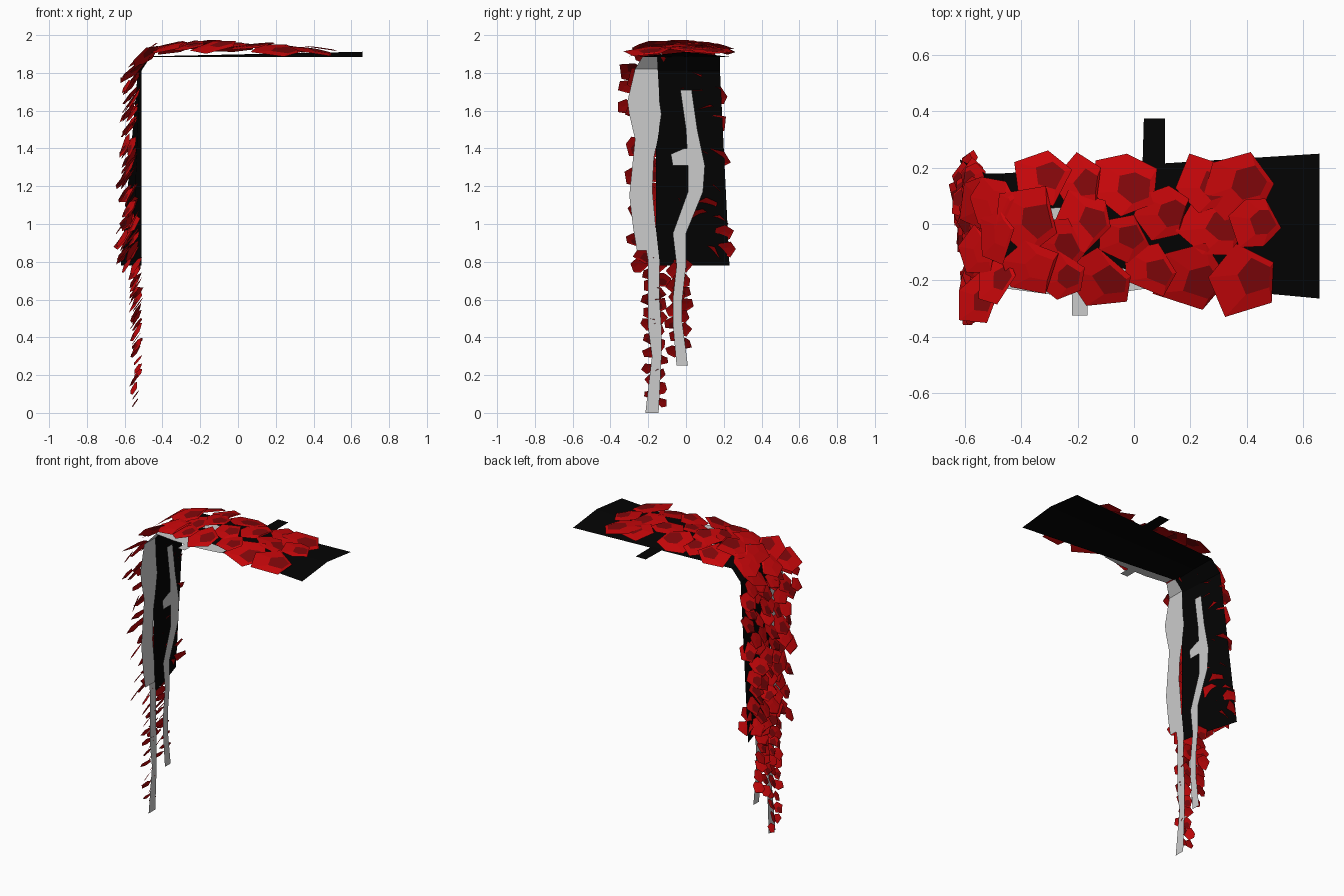
import bpy, math, random
from mathutils import Vector

random.seed(7)
old = bpy.data.objects.get("Cube")
if old:
    bpy.data.objects.remove(old)


def material(name, rgb):
    m = bpy.data.materials.new(name)
    m.use_nodes = True
    m.diffuse_color = (*rgb, 1)
    m.node_tree.nodes["Principled BSDF"].inputs["Base Color"].default_value = (*rgb, 1)
    return m


black = material("charcoal", (0.001, 0.001, 0.001))
grey = material("pale_stem", (0.6, 0.6, 0.6))
red = material("leaf_red", (0.58, 0.002, 0.003))
dark = material("deep_leaf_red", (0.22, 0.002, 0.003))


def build(name, verts, faces, mats, idx=None):
    me = bpy.data.meshes.new(name)
    me.from_pydata([tuple(v) for v in verts], [], faces)
    for m in mats:
        me.materials.append(m)
    if idx:
        me.polygons.foreach_set("material_index", idx)
    ob = bpy.data.objects.new(name, me)
    bpy.context.collection.objects.link(ob)
    return ob


def ribbon(name, rows, mat):
    """Quads between successive rows of points."""
    n = len(rows[0])
    verts = [p for row in rows for p in row]
    faces = [(r * n + c, r * n + c + 1, r * n + n + c + 1, r * n + n + c)
             for r in range(len(rows) - 1) for c in range(n - 1)]
    return build(name, verts, faces, [mat])


def hanging_ribbon(name, x, rows):
    return ribbon(name, [((x, a, z), (x, b, z)) for z, a, b in rows], grey)


def top_ribbon(name, z, rows):
    return ribbon(name, [((x, a, z), (x, b, z)) for x, a, b in rows], grey)


# Bent backing sheet: twisted hanging part, chamfered corner, top with a faint ridge
ribbon("backing_sheet", [
    ((-0.512, -0.16, 0.78), (-0.56, 0.03, 0.78), (-0.62, 0.23, 0.78)),
    ((-0.512, -0.16, 1.81), (-0.52, 0.01, 1.81), (-0.53, 0.18, 1.81)),
    ((-0.465, -0.16, 1.883), (-0.465, 0.01, 1.888), (-0.465, 0.18, 1.885)),
    ((0.66, -0.265, 1.883), (0.66, 0.0, 1.912), (0.66, 0.25, 1.883))], black)
ribbon("sheet_tab", [((0.03, 0.2, 1.886), (0.11, 0.2, 1.886)),
                     ((0.035, 0.375, 1.886), (0.11, 0.375, 1.886))], black)

# Hanging stems
hanging_ribbon("broad_stem", -0.505, [
    (1.82, -0.27, -0.15), (1.65, -0.31, -0.14), (1.58, -0.30, -0.13),
    (1.45, -0.27, -0.15), (1.35, -0.28, -0.17), (1.15, -0.30, -0.18),
    (0.98, -0.28, -0.16), (0.86, -0.26, -0.16)])
hanging_ribbon("long_stem", -0.51, [
    (1.20, -0.25, -0.18), (0.98, -0.23, -0.16), (0.80, -0.20, -0.14),
    (0.60, -0.20, -0.14), (0.45, -0.20, -0.13), (0.30, -0.18, -0.13),
    (0.0, -0.215, -0.145)])
hanging_ribbon("short_stem", -0.505, [
    (1.71, -0.03, 0.03), (1.5, 0.0, 0.06), (1.31, 0.01, 0.10),
    (1.17, 0.01, 0.09), (0.95, -0.07, 0.0), (0.78, -0.05, 0.0),
    (0.6, -0.07, -0.02), (0.48, -0.07, -0.02), (0.25, -0.05, 0.01)])
hanging_ribbon("short_stem_twig", -0.504, [
    (1.40, -0.01, 0.02), (1.37, -0.08, 0.02), (1.31, -0.07, 0.02)])

# Stems over the corner and along the top
ribbon("corner_stem", [((-0.505, -0.27, 1.82), (-0.505, -0.15, 1.82)),
                       ((-0.45, -0.23, 1.886), (-0.45, -0.15, 1.886))], grey)
top_ribbon("top_stem", 1.892, [
    (-0.45, -0.23, -0.13), (-0.3, -0.25, -0.13), (-0.1, -0.25, -0.15), (0.04, -0.23, -0.17)])
top_ribbon("top_stem_twig", 1.893, [(-0.22, -0.325, -0.2), (-0.165, -0.325, -0.2)])
top_ribbon("back_top_stem", 1.905, [(-0.4, -0.04, 0.05), (-0.1, 0.0, 0.07)])


def jit(a):
    return random.uniform(-a, a)


class Foliage:
    """Collects folded, angular leaves into one mesh."""

    def __init__(self):
        self.v, self.f, self.m = [], [], []

    def leaf(self, centre, along, across, size, patch):
        u = Vector(along).normalized()
        n = u.cross(Vector(across)).normalized()
        w = n.cross(u)
        turn = jit(0.4)
        sides = random.choice((5, 5, 6))
        outer, inner = [], []
        for k in range(sides):
            a = turn + math.tau * k / sides + jit(0.25)
            r = size * random.uniform(0.88, 1.15)
            p = u * math.cos(a) * r + w * math.sin(a) * r
            outer.append(Vector(centre) + p)
            inner.append(Vector(centre) + p * 0.5 + u * size * 0.33 + n * size * 0.06)
        s = len(self.v)
        self.v += outer + inner
        for k in range(sides):
            j = (k + 1) % sides
            self.f.append((s + k, s + j, s + sides + j, s + sides + k))
            self.m.append(0)
        self.f.append(tuple(range(s + sides, s + 2 * sides)))
        self.m.append(1 if patch else 0)

    def finish(self, name):
        return build(name, self.v, self.f, [red, dark], self.m)


# Large leaves on top, drooping towards both long edges
top = Foliage()
for x, y, r in [
        (-0.34, 0.17, .11), (-0.2, 0.16, .1), (-0.04, 0.14, .12), (0.25, 0.15, .11),
        (0.37, 0.14, .12), (-0.38, 0.02, .12), (-0.18, 0.02, .11), (0.1, 0.04, .11),
        (0.28, 0.0, .12), (0.43, 0.0, .09), (-0.37, -0.16, .11), (-0.12, -0.2, .125),
        (0.06, -0.16, .1), (0.2, -0.2, .13), (0.39, -0.2, .13), (-0.27, -0.08, .1),
        (-0.04, -0.05, .09), (-0.26, -0.19, .085)]:
    z = 1.952 - 0.1 * (x + 0.1) ** 2 - 0.09 * abs(y) + jit(0.012)
    slope = 0.28 - 0.55 * (x + 0.4) + jit(0.1)
    top.leaf((x, y, z), (1, jit(0.4), max(-0.15, min(0.25, slope))),
             (0, 1, jit(0.12) - 0.9 * y), r, x > -0.3 or y > 0)
# Leaves folding over the corner
for x, y, z in [(-0.5, 0.08, 1.89), (-0.49, -0.04, 1.91), (-0.49, -0.2, 1.89),
                (-0.56, -0.1, 1.82), (-0.56, 0.07, 1.81), (-0.56, -0.27, 1.8)]:
    top.leaf((x, y, z), (0.8, jit(0.3), 0.6), (jit(0.3), 1, jit(0.3)), 0.095, y < -0.1)
top.finish("top_leaves")

# Overlapping leaves down the outside of the sheet
hang = Foliage()
for row in range(12):
    z = 1.75 - row * 0.083
    for col in range(5):
        y = -0.255 + col * 0.09 + (row % 2) * 0.035 + jit(0.02)
        lean = max(0, y + 0.16) * 0.25 * (1.8 - z)
        hang.leaf((-0.567 - lean * 0.5 + jit(0.02), y, z + jit(0.025)),
                  (-0.55 + jit(0.15), jit(0.35), -0.85), (jit(0.35), -1, jit(0.35)),
                  0.064 + jit(0.01), random.random() < 0.45)
for y, z in [(0.2, 0.95), (0.21, 0.87), (-0.31, 1.73), (-0.32, 1.62), (-0.25, 0.78)]:
    hang.leaf((-0.59, y, z), (-0.5, 0.1, -0.8), (jit(0.4), -1, 0), 0.05, False)
hang.finish("hanging_leaves")

# Small leaves alternating along the bare stem ends
small = Foliage()
for centre, low in ((-0.165, 0.05), (-0.035, 0.3)):
    z, side = 0.78, 1
    while z > low:
        size = 0.032 + 0.026 * z
        small.leaf((-0.54 + jit(0.012), centre + side * 0.024 + jit(0.012), z),
                   (-0.55, jit(0.5), -0.8), (jit(0.4), -1, jit(0.3)), size,
                   random.random() < 0.45)
        z -= 0.036 + jit(0.008)
        side = -side
small.finish("stem_leaves")
